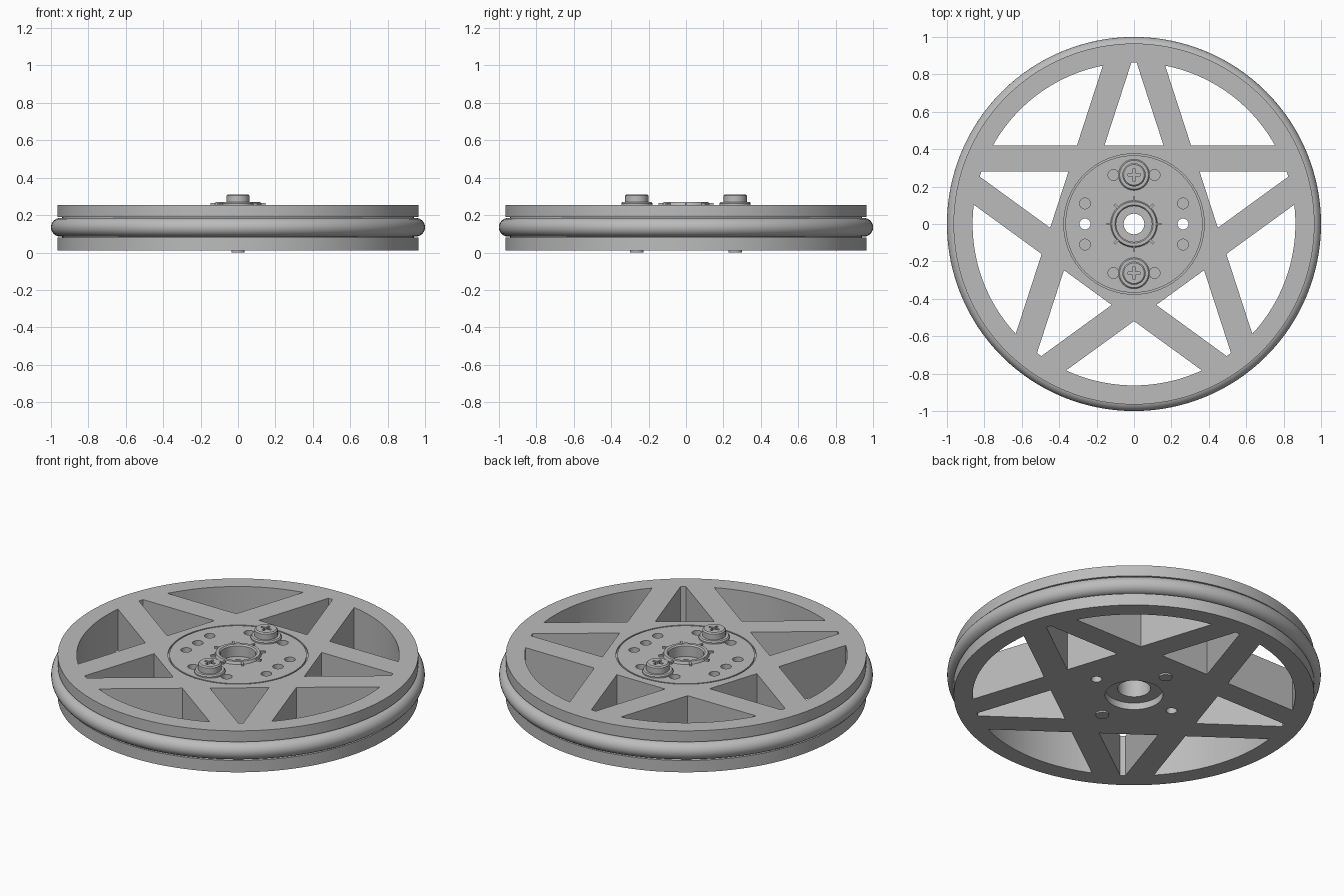
import bpy, bmesh
from math import sin, cos, pi, sqrt, radians, atan2
from mathutils import Matrix, Vector

cube = bpy.data.objects.get("Cube")
if cube:
    bpy.data.objects.remove(cube, do_unlink=True)

grey = bpy.data.materials.new("matte grey")
grey.use_nodes = True
COLOUR = (0.5, 0.5, 0.5, 1)
grey.diffuse_color = COLOUR
grey.node_tree.nodes["Principled BSDF"].inputs["Base Color"].default_value = COLOUR

BOTTOM, TOP = 0.01, 0.255       # faces of the wheel
RIM_IN = 0.863                  # inner radius of the rim
IN, OUT = 0.28, 0.42            # spoke edges, measured from the axle


def finish(bm, name):
    bmesh.ops.recalc_face_normals(bm, faces=bm.faces)
    mesh = bpy.data.meshes.new(name)
    bm.to_mesh(mesh)
    bm.free()
    mesh.materials.append(grey)
    obj = bpy.data.objects.new(name, mesh)
    bpy.context.collection.objects.link(obj)
    return obj


def smooth(obj):
    bpy.ops.object.select_all(action="DESELECT")
    obj.select_set(True)
    bpy.context.view_layer.objects.active = obj
    bpy.ops.object.shade_smooth_by_angle(angle=radians(30))


def lathe(name, profile, steps, x=0, y=0):
    """Revolve a closed (radius, z) profile; points on the axis merge."""
    bm = bmesh.new()
    rings = [[bm.verts.new((x + r * cos(2 * pi * i / steps), y + r * sin(2 * pi * i / steps), z))
              for r, z in profile] for i in range(steps)]
    n = len(profile)
    for i in range(steps):
        a, b = rings[i], rings[(i + 1) % steps]
        for j in range(n):
            k = (j + 1) % n
            if profile[j][0] or profile[k][0]:
                bm.faces.new((a[j], a[k], b[k], b[j]))
    bmesh.ops.remove_doubles(bm, verts=bm.verts, dist=1e-5)
    return finish(bm, name)


def prism(bm, points, low, high):
    base = [bm.verts.new((px, py, low)) for px, py in points]
    top = [bm.verts.new((px, py, high)) for px, py in points]
    bm.faces.new(base)
    bm.faces.new(top)
    for i in range(len(points)):
        j = (i + 1) % len(points)
        bm.faces.new((base[i], base[j], top[j], top[i]))


def circle(x, y, r, steps=24):
    return [(x + r * cos(2 * pi * i / steps), y + r * sin(2 * pi * i / steps)) for i in range(steps)]


def turned(points, angle):
    rot = Matrix.Rotation(angle, 2)
    return [tuple(rot @ Vector(p)) for p in points]


def cut(obj, cutter):
    mod = obj.modifiers.new("cut", "BOOLEAN")
    mod.operation, mod.solver, mod.object = "DIFFERENCE", "EXACT", cutter
    bpy.context.view_layer.update()
    mesh = bpy.data.meshes.new_from_object(obj.evaluated_get(bpy.context.evaluated_depsgraph_get()))
    obj.modifiers.clear()
    obj.data = mesh
    bpy.data.objects.remove(cutter, do_unlink=True)


# Wheel body: rim with tyre groove, hub ring groove, axle collar and bore
wheel = lathe("wheel", [
    (0.155, BOTTOM), (0.965, BOTTOM), (0.965, 0.08), (0.94, 0.08), (0.94, 0.19),
    (0.965, 0.19), (0.965, TOP), (0.375, TOP), (0.375, 0.245), (0.367, 0.245),
    (0.367, TOP), (0.125, TOP), (0.119, 0.27), (0.102, 0.27), (0.095, 0.262), (0.095, 0.2),
    (0.055, 0.2), (0.055, 0.17), (0.088, 0.17), (0.088, 0.05), (0.155, 0.05)], 128)

# Openings between the five crossing spokes
bm = bmesh.new()
n18 = Vector((cos(pi / 10), sin(pi / 10)))       # normal of a neighbouring spoke
along = Vector((-n18.y, n18.x))
tip = n18 * IN + along * sqrt(RIM_IN ** 2 - IN ** 2)
base_x = (IN - OUT * n18.y) / n18.x
star_hole = [(-base_x, OUT), (base_x, OUT), (tip.x, tip.y), (-tip.x, tip.y)]

n54 = Vector((cos(0.3 * pi), -sin(0.3 * pi)))    # edge of the bow-shaped opening
edge = Vector((-n54.y, n54.x))
corner = n54 * OUT + edge * -sqrt(RIM_IN ** 2 - OUT ** 2)
far = n54 * OUT + edge * sqrt(RIM_IN ** 2 - OUT ** 2)
corner = min(corner, far, key=lambda p: abs(p.x))
half = atan2(abs(corner.x), -corner.y)
bow_hole = [(0, -OUT / sin(0.3 * pi))]
for i in range(21):
    a = -half + 2 * half * i / 20
    bow_hole.append((RIM_IN * sin(a), -RIM_IN * cos(a)))
for k in range(5):
    for shape in (star_hole, bow_hole):
        prism(bm, turned(shape, 2 * pi * k / 5), -0.1, 0.4)

# Bolt holes: two through, eight blind
for s in (-1, 1):
    prism(bm, circle(s * 0.262, 0, 0.029), -0.1, 0.4)
    for t in (-1, 1):
        prism(bm, circle(s * 0.262, t * 0.11, 0.029), 0.19, 0.4)
        prism(bm, circle(s * 0.11, t * 0.262, 0.029), 0.19, 0.4)
cut(wheel, finish(bm, "wheel_cutter"))
smooth(wheel)

# Small ribs around the axle collar
bm = bmesh.new()
for k in range(8):
    rib = [(0.115, -0.006), (0.148, -0.006), (0.148, 0.006), (0.115, 0.006)]
    prism(bm, turned(rib, k * pi / 4), TOP - 0.005, 0.266)
finish(bm, "collar_ribs")

# Round-section tyre
tyre = lathe("tyre", [(0.95 + 0.05 * cos(2 * pi * i / 24), 0.135 + 0.05 * sin(2 * pi * i / 24))
                      for i in range(24)], 128)
smooth(tyre)

# Two screws with washers, cross slots and ends showing underneath
for name, y in (("front_screw", -0.263), ("back_screw", 0.263)):
    screw = lathe(name, [
        (0, 0), (0.036, 0), (0.036, TOP - 0.02), (0.083, TOP - 0.02), (0.083, 0.263),
        (0.077, 0.27), (0.062, 0.27), (0.062, 0.304), (0.055, 0.311), (0, 0.311)], 40, 0, y)
    bm = bmesh.new()
    a, b = 0.007, 0.032
    cross = []
    for k in range(4):
        cross += turned([(b, -a), (b, a), (a, a)], k * pi / 2)
    prism(bm, [(px, py + y) for px, py in cross], 0.285, 0.4)
    cut(screw, finish(bm, "slot_cutter"))
    smooth(screw)
